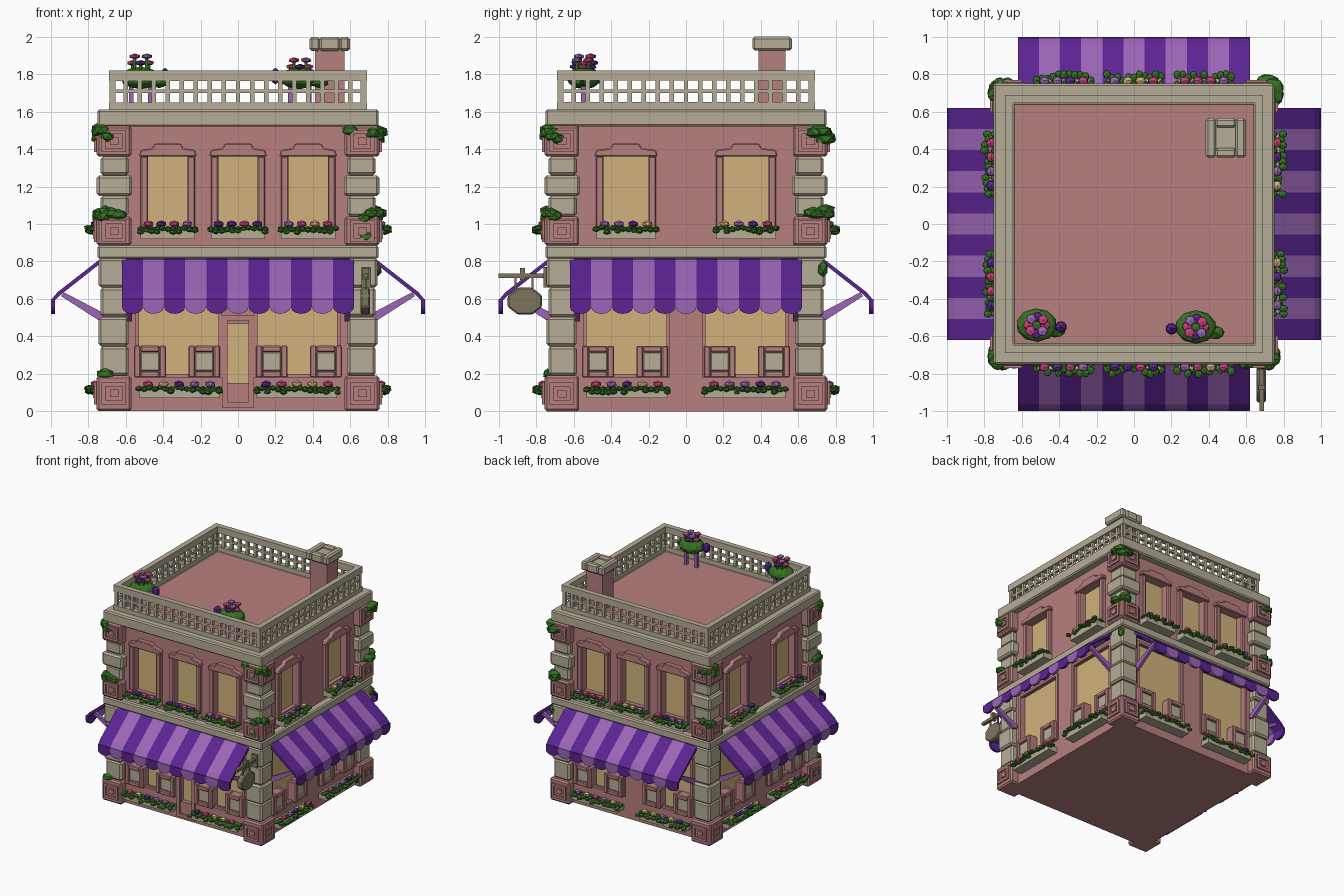
import bpy, bmesh, math, random
from mathutils import Matrix, Vector

if "Cube" in bpy.data.objects:
    bpy.data.objects.remove(bpy.data.objects["Cube"])

random.seed(4)
COLORS = {
    "pink_plaster": (0.47, 0.215, 0.21), "cream_stone": (0.47, 0.42, 0.31),
    "window_yellow": (0.64, 0.45, 0.20), "dark_purple": (0.105, 0.018, 0.29),
    "light_purple": (0.33, 0.13, 0.47), "leaf_green": (0.035, 0.17, 0.015),
    "flower_magenta": (0.60, 0.05, 0.22), "sign_wood": (0.20, 0.175, 0.11)}
NAMES = list(COLORS)
PINK, CREAM, YELLOW, DARK, LIGHT, GREEN, MAGENTA, WOOD = range(8)
MATS = []
for n, c in COLORS.items():
    m = bpy.data.materials.new(n)
    m.diffuse_color = (*c, 1)
    m.use_nodes = True
    m.node_tree.nodes["Principled BSDF"].inputs["Base Color"].default_value = m.diffuse_color
    MATS.append(m)

parts = {}
I = Matrix.Identity(4)
SIDES = [Matrix.Rotation(k * math.pi / 2, 4, 'Z') for k in range(4)]  # front, right, back, left


def mesh(name):
    return parts.setdefault(name, bmesh.new() if name not in parts else parts[name])


def prism(name, pts, vec, mat, M=I):
    """Extrude a polygon along vec; points are (u across, d outward, z)."""
    bm = mesh(name)
    f = lambda p: M @ Vector((p[0], -p[1], p[2]))
    a = [bm.verts.new(f(p)) for p in pts]
    b = [bm.verts.new(f([p[i] + vec[i] for i in range(3)])) for p in pts]
    n = len(a)
    faces = [bm.faces.new(a), bm.faces.new(b[::-1])]
    faces += [bm.faces.new((a[i], b[i], b[(i + 1) % n], a[(i + 1) % n])) for i in range(n)]
    for fc in faces:
        fc.material_index = mat


def box(name, u0, u1, d0, d1, z0, z1, mat, M=I):
    prism(name, [(u0, d0, z0), (u1, d0, z0), (u1, d1, z0), (u0, d1, z0)], (0, 0, z1 - z0), mat, M)


def blob(name, u, d, z, s, mat, M=I, sub=1):
    T = Matrix.Translation((u, -d, z)) @ Matrix.Diagonal((*s, 1)) @ Matrix.Rotation(random.random() * 6, 4, 'Z')
    r = bmesh.ops.create_icosphere(mesh(name), subdivisions=sub, radius=1, matrix=M @ T)
    for v in r["verts"]:
        for fc in v.link_faces:
            fc.material_index = mat


def frame(name, u0, u1, z0, z1, w, d0, d1, mat, M):
    box(name, u0, u0 + w, d0, d1, z0, z1, mat, M)
    box(name, u1 - w, u1, d0, d1, z0, z1, mat, M)
    box(name, u0 + w, u1 - w, d0, d1, z1 - w, z1, mat, M)
    box(name, u0 + w, u1 - w, d0, d1, z0, z0 + w, mat, M)


def wall(holes, z0, z1, M):
    """Wall slab with rectangular holes (u0,u1,z0,z1), with glass behind them."""
    us = sorted({-0.64, 0.64, *[h[0] for h in holes], *[h[1] for h in holes]})
    for a, b in zip(us, us[1:]):
        z = z0
        for h in holes:
            if h[0] <= a and b <= h[1]:
                box("walls", a, b, 0.63, 0.69, z, h[2], PINK, M)
                z = h[3]
        box("walls", a, b, 0.63, 0.69, z, z1, PINK, M)
    for h in holes:
        box("window_glass", h[0], h[1], 0.64, 0.655, h[2], h[3], YELLOW, M)


def flower_box(u0, u1, z0, z1, M):
    box("flower_boxes", u0, u1, 0.68, 0.775, z0, z1, CREAM, M)
    n = int((u1 - u0) / 0.027)
    for i in range(n + 1):
        u = u0 + (u1 - u0) * i / n
        blob("box_leaves", u, 0.78 + random.uniform(-0.02, 0.02), z1 + random.uniform(-0.015, 0.012),
             (0.022, 0.026, 0.015), GREEN, M)
        blob("box_leaves", u, 0.74, z1 + 0.005, (0.02, 0.03, 0.015), GREEN, M)
    k = 5 if u1 - u0 > 0.35 else 4
    for i in range(k):
        u = u0 + (u1 - u0) * (i + 0.6) / (k + 0.2)
        blob("box_flowers", u, 0.765, z1 + 0.03, (0.03, 0.025, 0.02),
             random.choice((MAGENTA, MAGENTA, DARK, LIGHT, YELLOW)), M)


# Solid core with roof deck, stone band and cornice
box("core_and_roof", -0.64, 0.64, -0.64, 0.64, 0, 1.61, PINK)
box("floor_band", -0.75, 0.75, -0.75, 0.75, 0.815, 0.885, CREAM)

for k, M in enumerate(SIDES):
    # Walls with window openings
    lower = [(-0.53, -0.095, 0.19, 0.76), (0.095, 0.53, 0.19, 0.76)]
    if k == 0:
        lower.append((-0.055, 0.055, 0.15, 0.48))
        frame("door_trim", -0.085, 0.085, 0.02, 0.51, 0.028, 0.68, 0.705, PINK, M)
        box("door_trim", -0.06, 0.06, 0.69, 0.715, 0.465, 0.485, PINK, M)
    wall(lower, 0, 0.83, M)
    centers, half = ((-0.375, 0, 0.375), 0.105) if k % 2 == 0 else ((-0.32, 0.32), 0.12)
    wall([(c - half, c + half, 0.98, 1.36) for c in centers], 0.86, 1.56, M)

    # Upper window surrounds with stepped crests, and boxes
    for c in centers:
        w = half + 0.04
        for s in (-1, 1):
            a, b = sorted((c + s * half, c + s * w))
            box("window_trim", a, b, 0.68, 0.72, 0.97, 1.36, PINK, M)
        prism("window_trim", [(c - w - .01, .68, 1.36), (c + w + .01, .68, 1.36), (c + w, .68, 1.395),
                              (c + .085, .68, 1.405), (c + .07, .68, 1.43), (c - .07, .68, 1.43),
                              (c - .085, .68, 1.405), (c - w, .68, 1.395)], (0, 0.05, 0), PINK, M)
        flower_box(c - w, c + w, 0.92, 0.97, M)

    # Ground floor display windows: trim, low panels, boxes
    for s in (-1, 1):
        a, b = sorted((s * 0.085, s * 0.55))
        frame("shop_window_trim", a, b, 0.18, 0.77, 0.02, 0.68, 0.70, PINK, M)
        for c in (0.18, 0.47):
            c *= s
            frame("low_panels", c - .085, c + .085, 0.18, 0.35, 0.035, 0.65, 0.73, PINK, M)
            box("panel_centres", c - .055, c + .055, 0.655, 0.715, 0.21, 0.32, CREAM, M)
        a, b = sorted((s * 0.1, s * 0.53))
        flower_box(a, b, 0.07, 0.115, M)

    # Striped awning with scalloped valance and struts
    N, W = 11, 1.24 / 11
    for i in range(N):
        u, mat = -0.62 + i * W, (DARK, LIGHT)[i % 2]
        prof = [(.70, .815), (.74, .81), (.965, .635), (.998, .595), (.98, .59), (.95, .62), (.74, .785), (.70, .79)]
        prism("awnings", [(u, d, z) for d, z in prof], (W, 0, 0), mat, M)
        scallop = [(u + W / 2 + W / 2 * math.cos(t * math.pi / 6), 0.978,
                    0.557 - 0.037 * math.sin(t * math.pi / 6)) for t in range(7)]
        prism("awnings", [(u, .978, .60), (u + W, .978, .60)] + scallop, (0, 0.022, 0), mat, M)
    for u in (-0.59, 0.57):
        strut = [(.70, .49), (.735, .48), (.945, .615), (.93, .635), (.70, .515)]
        prism("awning_struts", [(u, d, z) for d, z in strut], (0.025, 0, 0), LIGHT, M)

    # Corner pillar at the right end of this side
    def quoin(name, inner, outer, z0, z1, mat):
        box(name, inner, outer, inner, outer, z0, z1, mat, M)
    for i in range(4):
        o = 0.745 if i % 2 else 0.735
        quoin("corner_stones", 0.585, o, 0.19 + i * .157, 0.19 + (i + 1) * .157, CREAM)
    for z0, z1, o in ((1.04, 1.15, .735), (1.15, 1.26, .755), (1.26, 1.36, .735)):
        quoin("corner_stones", 1.32 - o, o, z0, z1, CREAM)
    for z0, z1 in ((0, 0.19), (0.885, 1.04), (1.36, 1.525)):
        quoin("corner_blocks", 0.57, 0.755, z0, z1, PINK)
        zc = (z0 + z1) / 2
        for c in (-0.663, 0.663):
            frame("block_reliefs", c - .065, c + .065, zc - .058, zc + .058, 0.02, 0.75, 0.768, PINK, M)
            box("block_reliefs", c - .022, c + .025, 0.75, 0.765, zc - .02, zc + .02, PINK, M)

    # Cornice ring (kept open above the deck) and pierced parapet
    box("cornice", -0.75, 0.75, 0.63, 0.75, 1.52, 1.612, CREAM, M)
    box("parapet_rails", -0.69, 0.69, 0.645, 0.69, 1.60, 1.65, CREAM, M)
    box("parapet_rails", -0.69, 0.69, 0.645, 0.69, 1.765, 1.82, CREAM, M)
    box("parapet_lattice", -0.67, 0.67, 0.655, 0.68, 1.70, 1.718, CREAM, M)
    for i in range(19):
        u = -0.675 + i * 1.35 / 18
        box("parapet_lattice", u - .012, u + .012, 0.655, 0.682, 1.64, 1.77, CREAM, M)

    # Ivy clumps wrapping this corner
    for z, s in ((1.48, .05), (1.05, .045)):
        big = 1.25 if k == 1 else 0.85
        for j in range(5):
            t = random.uniform(-0.06, 0.05)
            blob("corner_ivy", 0.735 + min(t, 0.01), 0.735 + min(-t, 0.01), z + random.uniform(-.03, .03),
                 (s * big, s * big, s * .7), GREEN, M)

# Ivy on the front left corner and scattered sprigs
for u, d, z in ((-.68, .75, 1.06), (-.64, .75, 1.05), (-.71, .74, .2), (.6, .75, 1.5), (.69, .75, .93)):
    blob("ivy_sprigs", u, d, z, (.05, .025, .03), GREEN)
blob("ivy_sprigs", .74, -.73, .76, (.03, .03, .045), GREEN)

# Chimney with an open cap
cx, cd = 0.49, -0.46
box("chimney_shaft", cx - .078, cx + .078, cd - .072, cd + .072, 1.60, 1.94, PINK)
for M, (x, d) in ((I, (cx, cd)),):
    for s in (-1, 1):
        box("chimney_cap", x + s * .08 - .028, x + s * .08 + .028, d - .105, d + .105, 1.925, 2.0, CREAM)
        box("chimney_cap", x - .055, x + .055, d + s * .08 - .025, d + s * .08 + .025, 1.925, 2.0, CREAM)
box("chimney_core", cx - .06, cx + .06, cd - .06, cd + .06, 1.93, 1.975, CREAM)

# Roof plants: green clump, flower heads and trailing stems
for px, pd, top in ((-0.52, 0.54, 1.86), (0.33, 0.55, 1.84)):
    blob("roof_plants", px, pd, 1.78, (.11, .09, .06), GREEN, sub=2)
    blob("roof_plants", px + .1, pd + .03, 1.76, (.06, .04, .035), GREEN)
    for j in range(8):
        a = j * 0.8
        u, d = px + .045 * math.cos(a), pd + .045 * math.sin(a)
        h = top + 0.035 * (j % 2)
        box("plant_stems", u - .007, u + .007, d - .007, d + .007, 1.78, h, GREEN)
        blob("plant_flowers", u, d, h, (.03, .03, .015), (MAGENTA, LIGHT, DARK, MAGENTA)[j % 4])
    side = 1 if px < 0 else -1
    blob("plant_flowers", px + side * .13, pd + .01, 1.79, (.035, .035, .045), DARK)
    for j in (-1, 1):
        box("plant_stems", px + j * .05 - .012, px + j * .05 + .012, pd - .02, pd + .01, 1.61, 1.76, LIGHT)

# Hanging octagonal sign on the front right corner
box("sign_bracket", .67, .695, .73, 1.0, .712, .735, WOOD)
box("sign_bracket", .66, .71, .73, .76, .66, .77, WOOD)
box("sign_bracket", .665, .70, .86, .885, .70, .765, WOOD)
for d in (.82, .91):
    box("sign_bracket", .677, .687, d - .005, d + .005, .65, .715, WOOD)
octagon = [(.655, .86 + .1 * math.cos((i + .5) * math.pi / 4), .588 + .078 * math.sin((i + .5) * math.pi / 4))
           for i in range(8)]
prism("sign_board", octagon, (.05, 0, 0), WOOD)

# Turn every part into an object, with only the colours it uses
BEVEL = {"corner_stones": .014, "corner_blocks": .012, "floor_band": .01, "cornice": .01, "chimney_cap": .012,
         "low_panels": .006, "panel_centres": .01, "window_trim": .006, "sign_board": .008}
for name, bm in parts.items():
    bmesh.ops.recalc_face_normals(bm, faces=bm.faces)
    used = sorted({f.material_index for f in bm.faces})
    for f in bm.faces:
        f.material_index = used.index(f.material_index)
    me = bpy.data.meshes.new(name)
    bm.to_mesh(me)
    bm.free()
    for i in used:
        me.materials.append(MATS[i])
    ob = bpy.data.objects.new(name, me)
    bpy.context.collection.objects.link(ob)
    if name in BEVEL:
        b = ob.modifiers.new("edge_bevel", 'BEVEL')
        b.width, b.segments, b.limit_method = BEVEL[name], 1, 'ANGLE'
